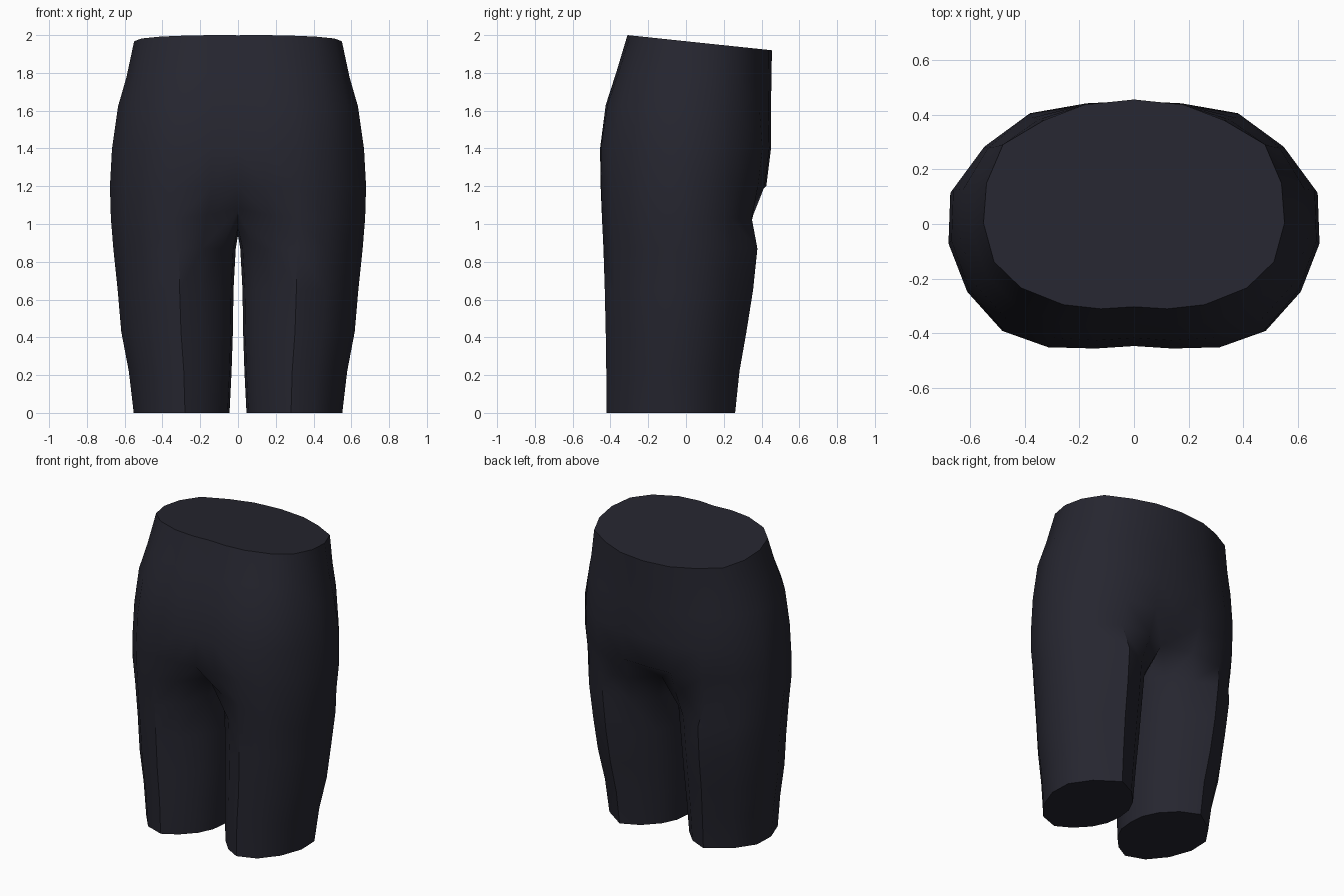
import bpy, bmesh, math

cube = bpy.data.objects.get("Cube")
if cube:
    bpy.data.objects.remove(cube, do_unlink=True)

# Fabric colour
fabric = bpy.data.materials.new("charcoal fabric")
fabric.use_nodes = True
colour = (0.019, 0.019, 0.029, 1)
fabric.diffuse_color = colour
fabric.node_tree.nodes["Principled BSDF"].inputs["Base Color"].default_value = colour

# Unit half outlines, front centre round the hip to back centre
WAIST = [(0, -.98), (.22, -1), (.47, -.96), (.75, -.8), (.93, -.55), (1, -.18),
         (.98, .2), (.87, .57), (.6, .8), (.33, .95), (0, 1)]
HIP = [(0, -.98), (.21, -1), (.47, -.99), (.71, -.86), (.9, -.53), (1, -.13),
       (.99, .29), (.82, .63), (.57, .9), (.26, .98), (0, 1)]
# Unit leg section in the same order, closed by three inner thigh points
LEG = [(-.78, -.58), (-.45, -.84), (-.07, -1), (.42, -.87), (.79, -.53), (1, -.1),
       (.98, .32), (.63, .7), (.05, 1), (-.42, .84), (-.78, .56),
       (-.96, .28), (-1, 0), (-.96, -.3)]

# Torso levels: height, half width, front y, back y, waist blend, tilt
TORSO = [(2.0, .55, -.31, .455, 1, .105), (1.8, .59, -.37, .452, .7, .06),
         (1.63, .635, -.425, .45, .4, .02), (1.4, .667, -.455, .45, 0, 0),
         (1.2, .678, -.452, .425, 0, 0)]
# Leg levels: height, inner x, outer x, front y, back y
LEGS = [(.87, .012, .66, -.437, .378), (.65, .024, .637, -.43, .355),
        (.43, .027, .618, -.425, .32), (.22, .034, .578, -.422, .283),
        (0, .045, .552, -.42, .26)]


def torso_ring(z, width, front, back, blend, tilt):
    mid, half = (front + back) / 2, (back - front) / 2
    ring = []
    for (wx, wy), (hx, hy) in zip(WAIST, HIP):
        y = mid + half * (wy * blend + hy * (1 - blend))
        ring.append((width * (wx * blend + hx * (1 - blend)), y, z - tilt * (y - front)))
    return ring


def leg_ring(z, inner, outer, front, back):
    mx, my = (inner + outer) / 2, (front + back) / 2
    return [(mx + u * (outer - inner) / 2, my + v * (back - front) / 2, z) for u, v in LEG]


def crotch_ring():
    ring = torso_ring(1.03, .673, -.449, .39, 0, 0)
    ring[0], ring[1] = (0, -.31, 1.08), (.16, -.405, 1.05)
    ring[10], ring[9] = (0, .26, 1.07), (.17, .355, 1.045)
    return ring + [(0, .12, .98), (0, -.03, .94), (0, -.18, .98)]


def bridge(bm, a, b, closed):
    n = len(a)
    for i in range(n if closed else n - 1):
        j = (i + 1) % n
        bm.faces.new((a[i], a[j], b[j], b[i]))


# Left half of the shorts: torso, saddle at the crotch, leg
bm = bmesh.new()
make = lambda ring: [bm.verts.new(p) for p in ring]
torso = [make(torso_ring(*level)) for level in TORSO]
crotch = make(crotch_ring())
legs = [make(leg_ring(*level)) for level in LEGS]
for a, b in zip(torso, torso[1:] + [crotch[:11]]):
    bridge(bm, a, b, False)
for a, b in zip([crotch] + legs, legs):
    bridge(bm, a, b, True)
bm.faces.new(torso[0])
bm.faces.new(legs[-1])
bmesh.ops.recalc_face_normals(bm, faces=bm.faces[:])
mesh = bpy.data.meshes.new("shorts")
bm.to_mesh(mesh)
bm.free()
mesh.materials.append(fabric)

shorts = bpy.data.objects.new("shorts", mesh)
bpy.context.collection.objects.link(shorts)
bpy.context.view_layer.objects.active = shorts
shorts.select_set(True)

# Mirror to the right half, then smooth all but the hems and creases
mirror = shorts.modifiers.new("mirror", 'MIRROR')
mirror.merge_threshold = 0.001
bpy.ops.object.modifier_apply(modifier=mirror.name)
bm = bmesh.new()
bm.from_mesh(shorts.data)
bmesh.ops.recalc_face_normals(bm, faces=bm.faces[:])
bm.to_mesh(shorts.data)
bm.free()
bpy.ops.object.shade_smooth_by_angle(angle=math.radians(40))
